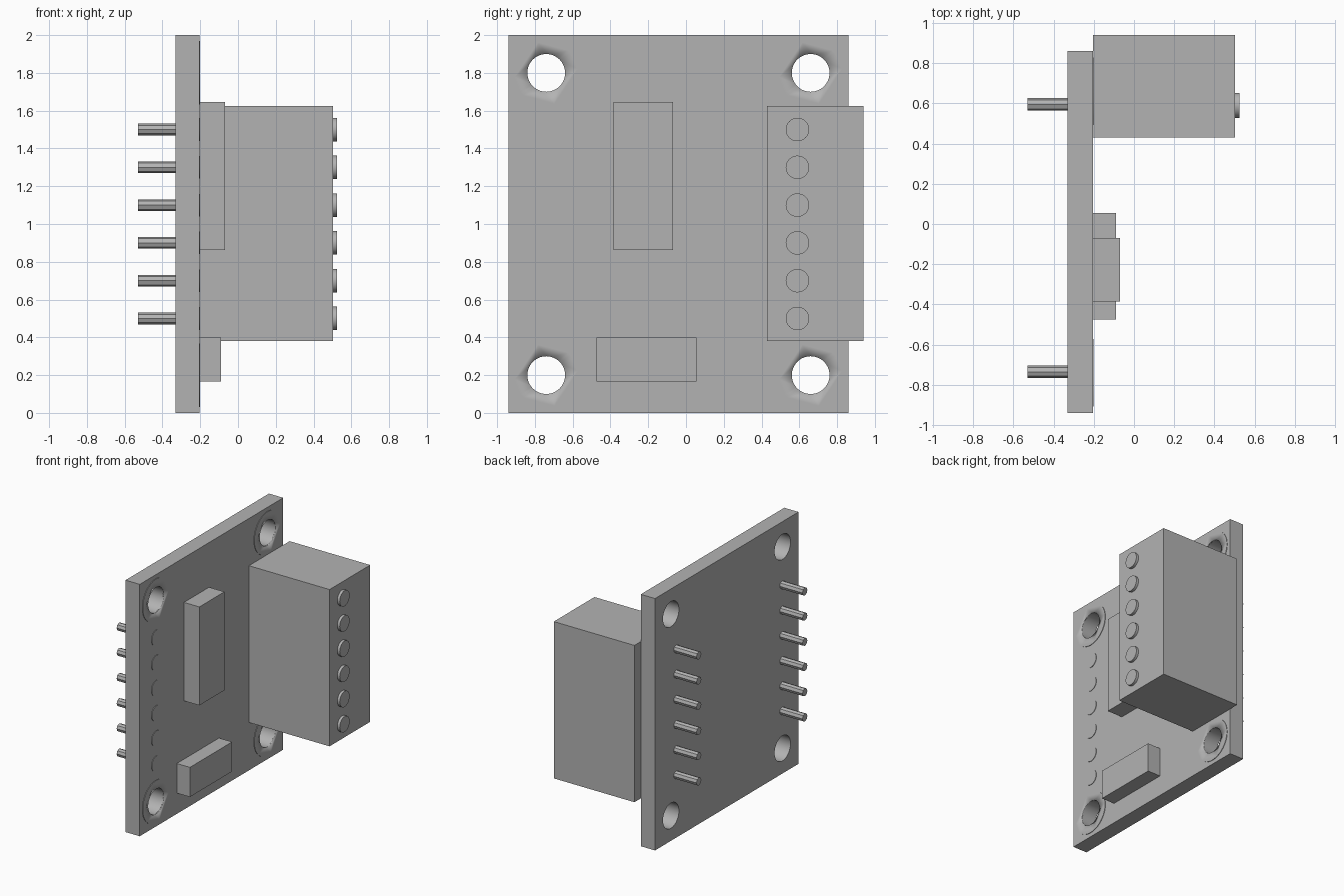
import bpy
import math

default = bpy.data.objects.get("Cube")
if default:
    bpy.data.objects.remove(default, do_unlink=True)

grey = bpy.data.materials.new("plain_grey")
grey.use_nodes = True
COLOUR = (0.45, 0.45, 0.45, 1)
grey.diffuse_color = COLOUR
grey.node_tree.nodes["Principled BSDF"].inputs["Base Color"].default_value = COLOUR

BACK, FACE = -0.33, -0.205  # the two faces of the board
ROW = [0.5 + 0.2 * i for i in range(6)]
HOLES = [(y, z) for y in (-0.74, 0.66) for z in (0.2, 1.8)]


def finish(name):
    ob = bpy.context.object
    ob.name = ob.data.name = name
    ob.data.materials.append(grey)
    return ob


def box(name, x, y, z):
    """Box from (min, max) pairs."""
    bpy.ops.mesh.primitive_cube_add(size=1, location=[sum(p) / 2 for p in (x, y, z)])
    ob = bpy.context.object
    ob.scale = [p[1] - p[0] for p in (x, y, z)]
    bpy.ops.object.transform_apply(location=False, rotation=False, scale=True)
    return finish(name)


def rod(name, x0, x1, y, z, radius, sides=32):
    """Cylinder lying along x."""
    bpy.ops.mesh.primitive_cylinder_add(
        vertices=sides, radius=radius, depth=x1 - x0,
        location=((x0 + x1) / 2, y, z), rotation=(0, math.pi / 2, 0))
    bpy.ops.object.shade_smooth_by_angle(angle=math.radians(30))
    return finish(name)


def drill(ob, cutter):
    cut = ob.modifiers.new("hole", 'BOOLEAN')
    cut.operation = 'DIFFERENCE'
    cut.solver = 'EXACT'
    cut.object = cutter
    bpy.context.view_layer.objects.active = ob
    bpy.ops.object.modifier_apply(modifier=cut.name)


# Circuit board with four mounting holes, each ringed by a thin pad
board = box("board", (BACK, FACE), (-0.94, 0.86), (0, 2))
for y, z in HOLES:
    ring = rod("hole_ring", FACE - 0.004, FACE + 0.004, y, z, 0.168, 48)
    cutter = rod("hole_cutter", BACK - 0.1, FACE + 0.1, y, z, 0.1, 48)
    cutter.hide_render = True
    drill(board, cutter)
    drill(ring, cutter)
    bpy.data.objects.remove(cutter, do_unlink=True)

# Components on the face
box("terminal_block", (FACE, 0.503), (0.43, 0.94), (0.38, 1.625))
box("large_chip", (FACE, -0.07), (-0.385, -0.07), (0.863, 1.645))
box("small_chip", (FACE, -0.09), (-0.475, 0.055), (0.165, 0.4))

# Screws, solder pads and two rows of pins
for z in ROW:
    rod("terminal_screw", 0.495, 0.524, 0.59, z, 0.062)
    rod("solder_pad", FACE - 0.004, FACE + 0.004, -0.735, z, 0.06)
    for y in (-0.735, 0.595):
        rod("pin", -0.53, BACK + 0.01, y, z, 0.031, 8)
